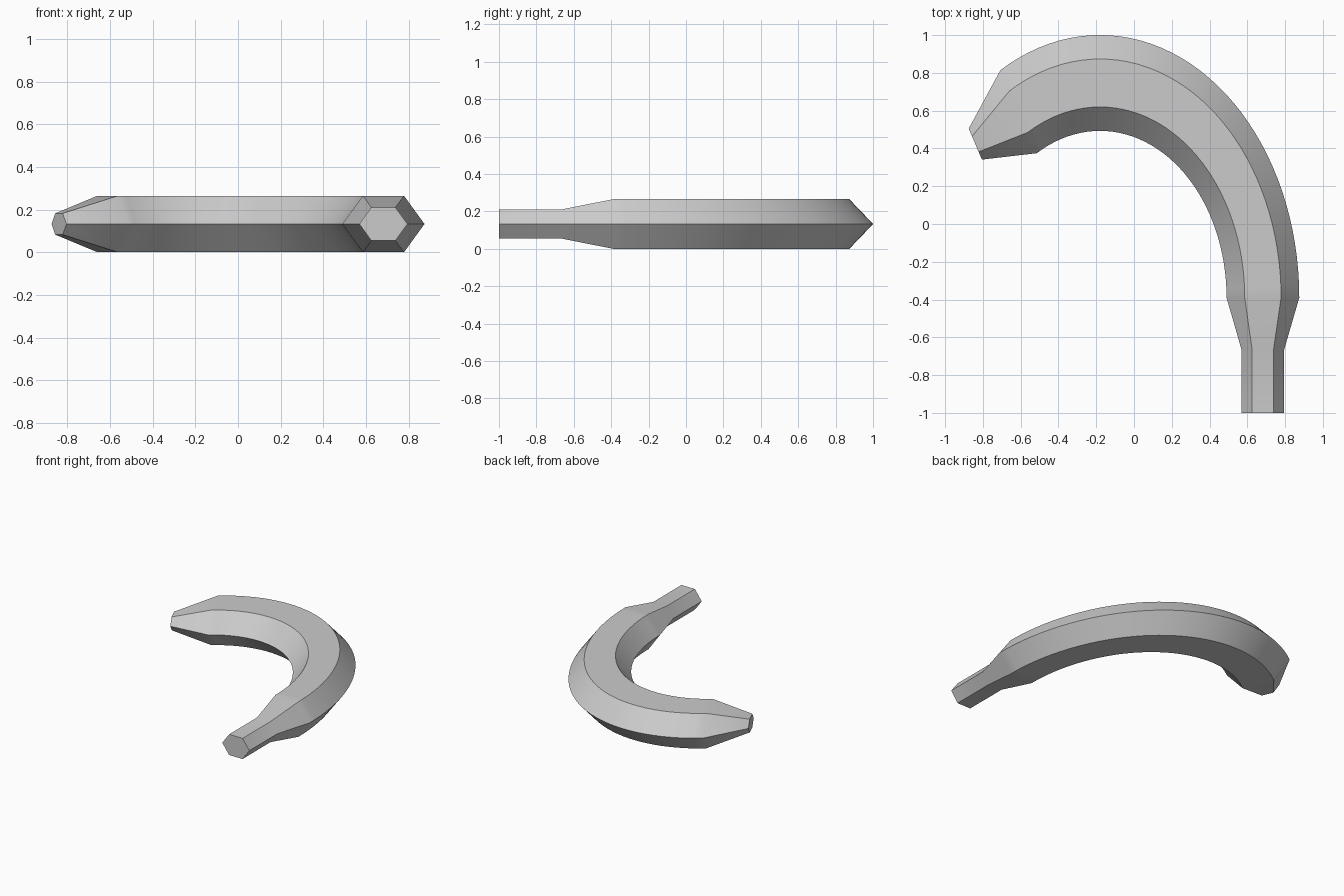
import bpy, bmesh, math
from mathutils import Vector

cube = bpy.data.objects.get("Cube")
if cube:
    bpy.data.objects.remove(cube, do_unlink=True)

MID_Z = 0.1325
HEX = [(1, 0), (0.5, 1), (-0.5, 1), (-1, 0), (-0.5, -1), (0.5, -1)]


def section(center, across, half_height):
    """Six-sided section; across points from the centre to the outer ridge."""
    return [Vector((center[0] + across[0] * u, center[1] + across[1] * u,
                    MID_Z + half_height * v)) for u, v in HEX]


# Straight grip, then the bend, then the narrowed tip
rings = [section((0.682, y), (0.113, 0), 0.078) for y in (-1.0, -0.665)]
STEPS = 40
for i in range(STEPS + 1):
    a = math.radians(120) * i / STEPS
    c, s = math.cos(a), 1.318 * math.sin(a)
    rings.append(section((-0.18 + 0.8625 * c, -0.39 + 0.8625 * s),
                         (0.1925 * c, 0.1925 * s), MID_Z))
rings.append(section((-0.84, 0.423), (-0.035, 0.082), 0.05))

# Skin the sections and cap both ends
bm = bmesh.new()
loops = [[bm.verts.new(p) for p in ring] for ring in rings]
for a, b in zip(loops, loops[1:]):
    for k in range(6):
        n = (k + 1) % 6
        bm.faces.new((a[k], a[n], b[n], b[k]))
bm.faces.new(loops[0])
bm.faces.new(loops[-1])
bmesh.ops.recalc_face_normals(bm, faces=bm.faces)
mesh = bpy.data.meshes.new("curved_handle")
bm.to_mesh(mesh)
bm.free()

# Plain grey finish
grey = bpy.data.materials.new("grey")
grey.use_nodes = True
colour = (0.6, 0.6, 0.6, 1)
grey.diffuse_color = colour
grey.node_tree.nodes["Principled BSDF"].inputs["Base Color"].default_value = colour
mesh.materials.append(grey)

handle = bpy.data.objects.new("curved_handle", mesh)
bpy.context.collection.objects.link(handle)
bpy.ops.object.select_all(action="DESELECT")
handle.select_set(True)
bpy.context.view_layer.objects.active = handle
bpy.ops.object.shade_smooth_by_angle(angle=math.radians(30))
